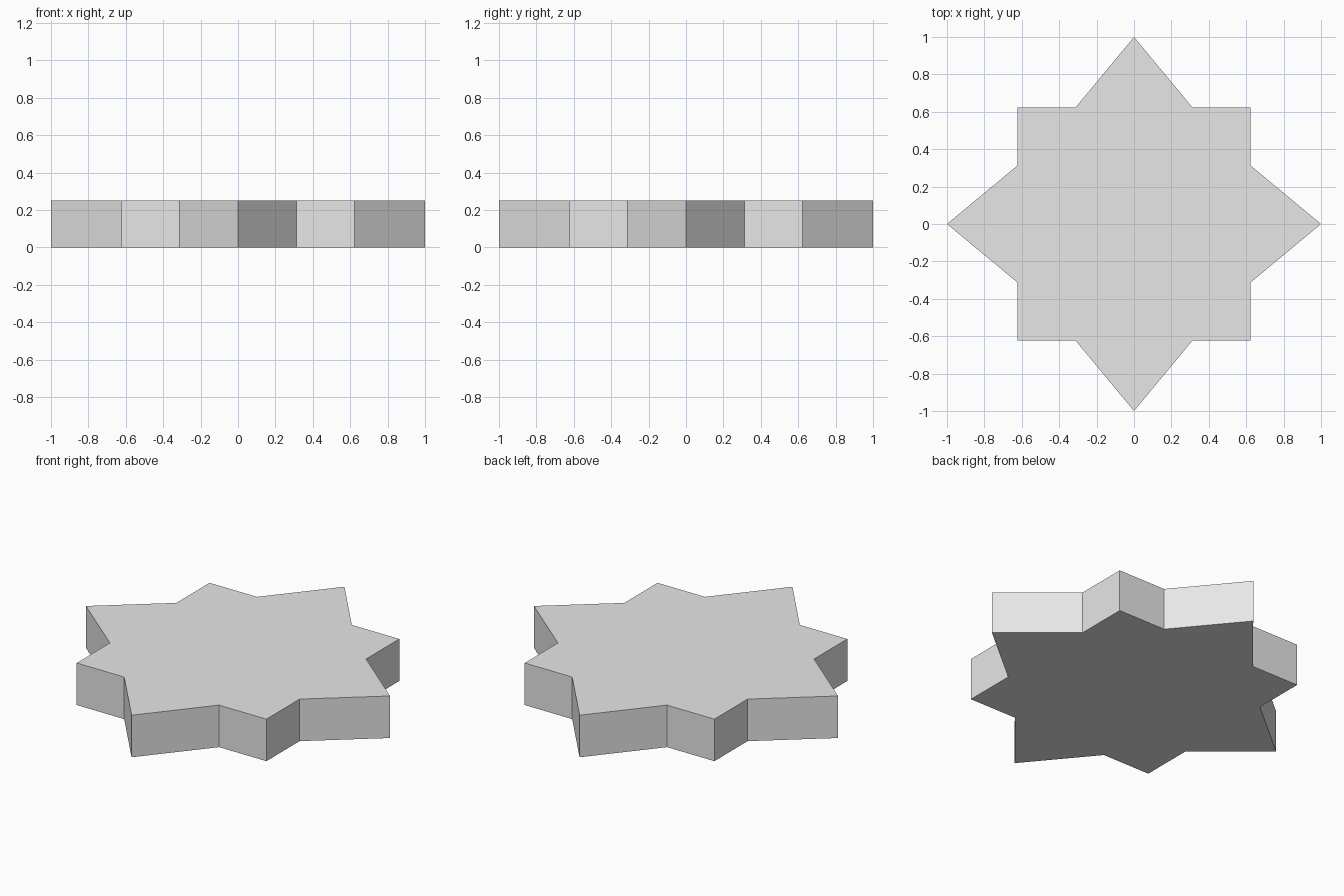
import bpy, bmesh
from mathutils import Vector, Matrix
import math

if "Cube" in bpy.data.objects:
    bpy.data.objects.remove(bpy.data.objects["Cube"])

CORNER = 0.624   # square corner / valley line
VALLEY = 0.312   # half width of each pointed arm
HEIGHT = 0.25

# One light grey for the whole body
grey = bpy.data.materials.new("light grey")
grey.diffuse_color = (0.8, 0.8, 0.8, 1.0)
grey.use_nodes = True
grey.node_tree.nodes["Principled BSDF"].inputs["Base Color"].default_value = grey.diffuse_color

# Quarter outline (tip, valley, corner, valley) turned four times
quarter = [(1, 0), (CORNER, VALLEY), (CORNER, CORNER), (VALLEY, CORNER)]
bm = bmesh.new()
outline = []
for i in range(4):
    turn = Matrix.Rotation(i * math.pi / 2, 3, 'Z')
    outline += [bm.verts.new(turn @ Vector((x, y, 0))) for x, y in quarter]

# Extrude the outline into a thick plate
base = bm.faces.new(outline)
top = bmesh.ops.extrude_face_region(bm, geom=[base], use_keep_orig=True)
bmesh.ops.translate(bm, vec=(0, 0, HEIGHT),
                    verts=[g for g in top["geom"] if isinstance(g, bmesh.types.BMVert)])
bmesh.ops.recalc_face_normals(bm, faces=bm.faces)

mesh = bpy.data.meshes.new("eight_point_star")
bm.to_mesh(mesh)
bm.free()
mesh.materials.append(grey)
star = bpy.data.objects.new("eight_point_star", mesh)
bpy.context.collection.objects.link(star)
